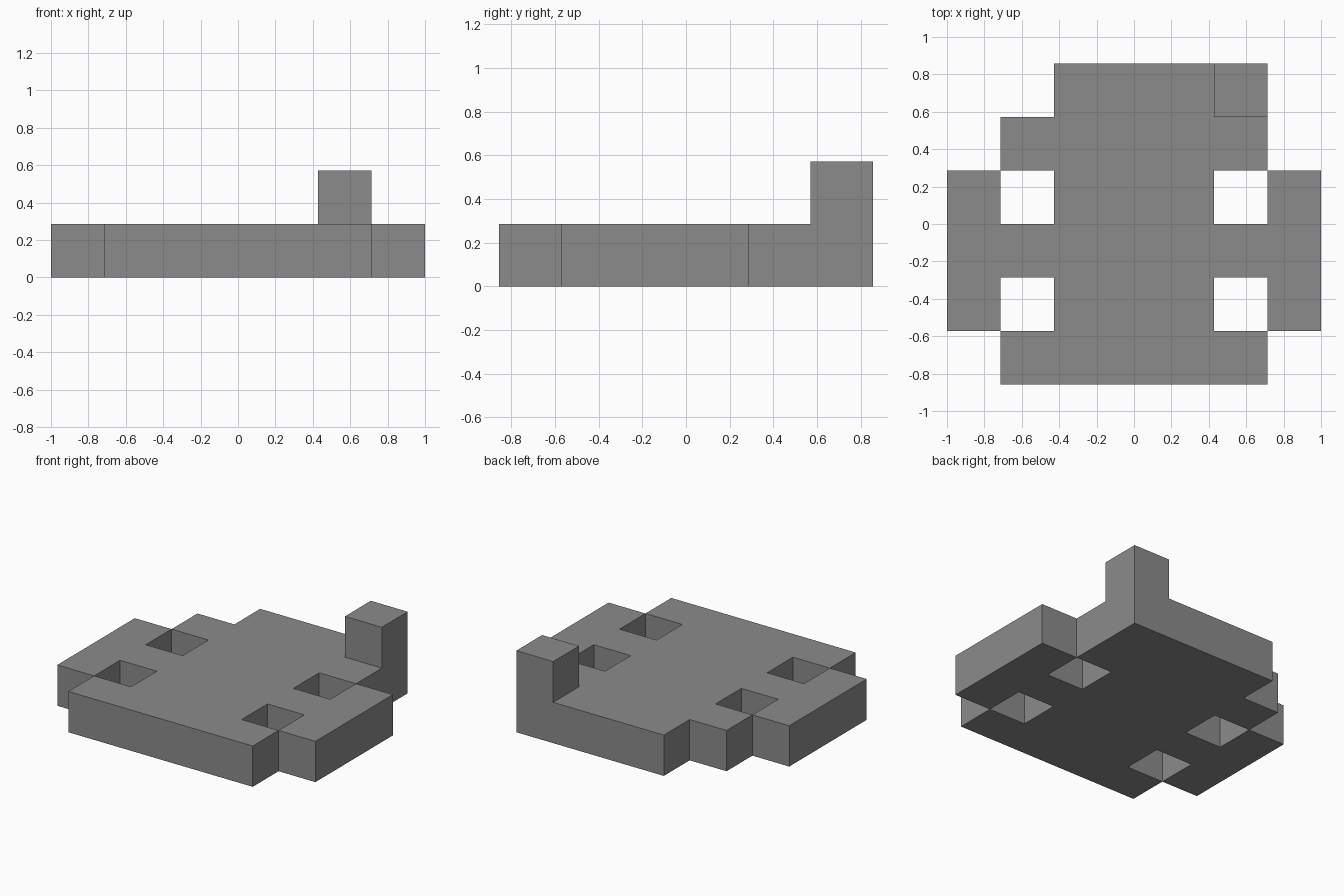
import bpy
import bmesh
from mathutils import Vector

if "Cube" in bpy.data.objects:
    bpy.data.objects.remove(bpy.data.objects["Cube"], do_unlink=True)

UNIT = 2 / 7  # edge of one building block

# Plan of each layer, back row first
BASE_PLAN = ["..####.",
             ".#####.",
             "#.###.#",
             "#######",
             "#.###.#",
             ".#####."]
POST_PLAN = [".....#."]


def cells_of(plan, level):
    """Block positions (column, row, level) marked in a plan."""
    return {(col, 5 - row, level)
            for row, line in enumerate(plan)
            for col, mark in enumerate(line) if mark == "#"}


def block_mesh(name, cells, material):
    """Join blocks into one shell, keeping only the exposed sides."""
    bm = bmesh.new()
    origin = Vector((-3.5, -3, 0))
    for cell in sorted(cells):
        for axis in range(3):
            for side in (0, 1):
                neighbour = list(cell)
                neighbour[axis] += 1 if side else -1
                if tuple(neighbour) in cells:
                    continue
                corners = []
                for u, v in ((0, 0), (1, 0), (1, 1), (0, 1)):
                    p = Vector(cell) + origin
                    p[axis] += side
                    p[(axis + 1) % 3] += u
                    p[(axis + 2) % 3] += v
                    corners.append(bm.verts.new(p * UNIT))
                bm.faces.new(corners if side else corners[::-1])
    bmesh.ops.remove_doubles(bm, verts=bm.verts, dist=UNIT / 100)
    mesh = bpy.data.meshes.new(name)
    bm.to_mesh(mesh)
    bm.free()
    mesh.materials.append(material)
    obj = bpy.data.objects.new(name, mesh)
    bpy.context.collection.objects.link(obj)
    return obj


# Plain grey finish
grey = bpy.data.materials.new("grey")
grey.use_nodes = True
colour = (0.26, 0.26, 0.26, 1)
grey.diffuse_color = colour
grey.node_tree.nodes["Principled BSDF"].inputs["Base Color"].default_value = colour

# Slab with four square holes and a raised back left corner post
block_mesh("slab_with_corner_post",
           cells_of(BASE_PLAN, 0) | cells_of(POST_PLAN, 1), grey)
